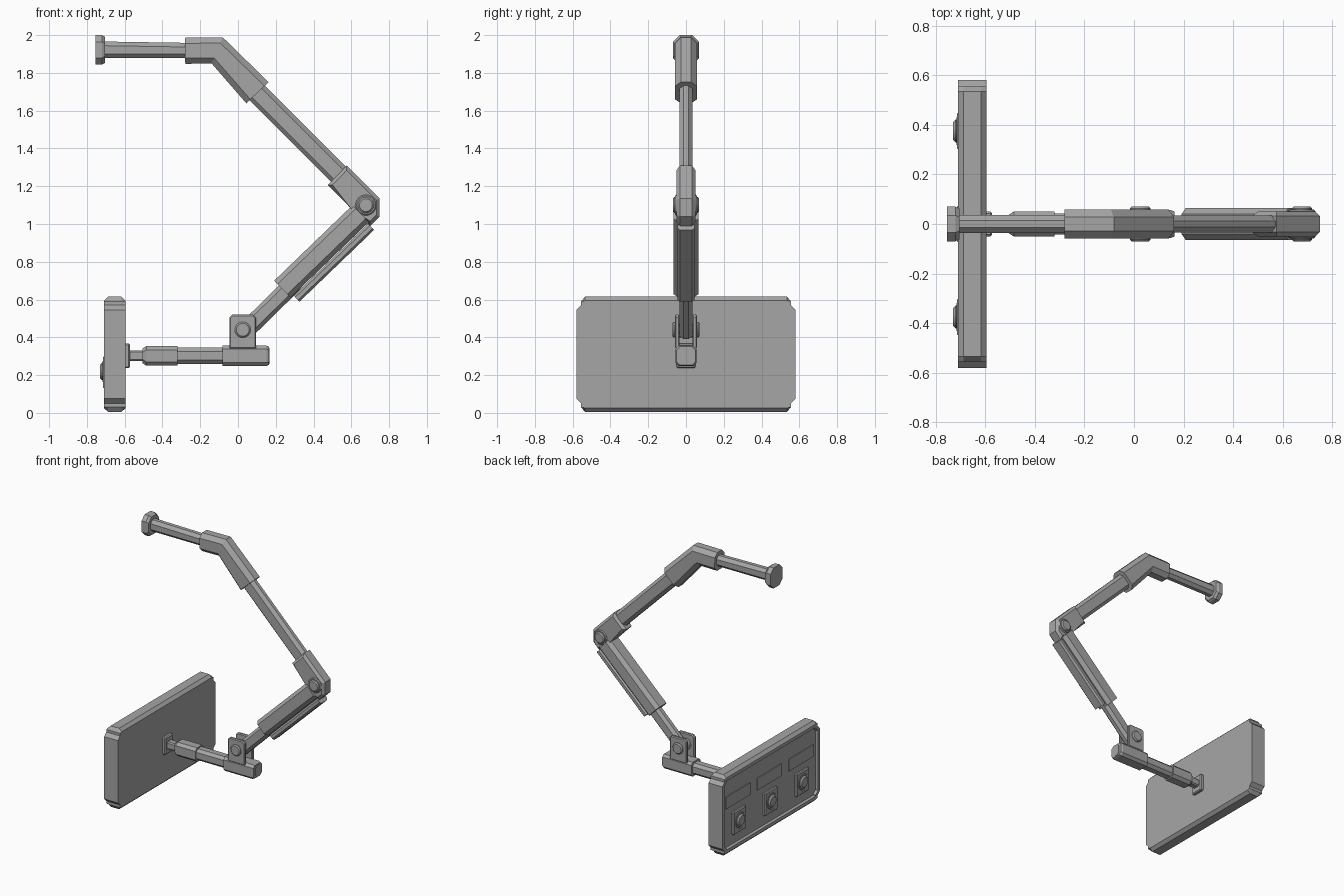
import bpy
import bmesh
from math import radians
from mathutils import Vector, Matrix

if "Cube" in bpy.data.objects:
    bpy.data.objects.remove(bpy.data.objects["Cube"], do_unlink=True)

grey = bpy.data.materials.new("plain grey")
grey.use_nodes = True
tone = (0.38, 0.38, 0.38, 1)
grey.diffuse_color = tone
grey.node_tree.nodes["Principled BSDF"].inputs["Base Color"].default_value = tone


def finish(name, bm):
    bmesh.ops.recalc_face_normals(bm, faces=bm.faces)
    mesh = bpy.data.meshes.new(name)
    bm.to_mesh(mesh)
    bm.free()
    mesh.materials.append(grey)
    obj = bpy.data.objects.new(name, mesh)
    bpy.context.collection.objects.link(obj)
    return obj


def loft(sections):
    """Bridge closed rings of equal length and cap both ends."""
    bm = bmesh.new()
    rings = [[bm.verts.new(p) for p in ring] for ring in sections]
    for a, b in zip(rings, rings[1:]):
        for i in range(len(a)):
            j = (i + 1) % len(a)
            bm.faces.new((a[i], a[j], b[j], b[i]))
    caps = [bm.faces.new(rings[0]), bm.faces.new(rings[-1])]
    return bm, caps


def beam(name, path, height, width, cut):
    """Eight-sided bar along an xz path; points are (x, z, height scale, width scale)."""
    pts = [Vector((p[0], 0, p[1])) for p in path]
    sections = []
    for i, p in enumerate(pts):
        dirs = [(b - a).normalized() for a, b in zip(pts, pts[1:])][max(i - 1, 0):i + 1]
        tangent = sum(dirs, Vector()).normalized()
        mitre = 1 / tangent.dot(dirs[0])
        up = Vector((-tangent.z, 0, tangent.x)) * mitre
        hs, ws = path[i][2:] or (1, 1)
        h, w = height / 2 * hs, width / 2 * ws
        ring = [(h, w - cut), (h - cut, w), (cut - h, w), (-h, w - cut),
                (-h, cut - w), (cut - h, -w), (h - cut, -w), (h, cut - w)]
        sections.append([p + up * u + Vector((0, v, 0)) for u, v in ring])
    return finish(name, loft(sections)[0])


def plate(name, outline, y0, y1, cut):
    """Extrude an xz outline along y and chamfer the rims."""
    bm, caps = loft([[(x, y, z) for x, z in outline] for y in (y0, y1)])
    rims = list({e for f in caps for e in f.edges})
    bmesh.ops.bevel(bm, geom=rims, offset=cut, segments=1, affect='EDGES')
    return finish(name, bm)


def box(name, centre, size, cut=0):
    bm = bmesh.new()
    bmesh.ops.create_cube(bm, size=1, matrix=Matrix.Translation(centre) @ Matrix.Diagonal((*size, 1)))
    if cut:
        bmesh.ops.bevel(bm, geom=bm.edges[:], offset=cut, segments=1, affect='EDGES')
    return finish(name, bm)


def disc(name, centre, axis, radius, depth, cut, sides=24):
    bm = bmesh.new()
    turn = Vector(axis).to_track_quat('Z', 'Y').to_matrix().to_4x4()
    bmesh.ops.create_cone(bm, cap_ends=True, segments=sides, radius1=radius, radius2=radius,
                          depth=depth, matrix=Matrix.Translation(centre) @ turn)
    rims = [e for e in bm.edges if any(len(f.verts) > 4 for f in e.link_faces)]
    bmesh.ops.bevel(bm, geom=rims, offset=cut, segments=1, affect='EDGES')
    obj = finish(name, bm)
    bpy.ops.object.select_all(action='DESELECT')
    obj.select_set(True)
    bpy.context.view_layer.objects.active = obj
    bpy.ops.object.shade_smooth_by_angle(angle=radians(30))
    return obj


# Wall flange and upper arm
beam("wall_flange", [(-0.755, 1.922), (-0.72, 1.922), (-0.703, 1.922, 0.88, 0.88)], 0.155, 0.14, 0.035)
beam("top_tube", [(-0.71, 1.922), (-0.24, 1.918, 0.92, 1)], 0.088, 0.072, 0.022)
beam("top_bend", [(-0.28, 1.917), (-0.11, 1.919), (0.103, 1.695, 1.18, 1)], 0.138, 0.115, 0.03)
beam("upper_tube", [(0.07, 1.725), (0.56, 1.235)], 0.113, 0.068, 0.022)

# Elbow bracket and forearm
plate("elbow_bracket", [(0.575, 1.31), (0.75, 1.135), (0.75, 1.04), (0.70, 0.99),
                        (0.60, 1.08), (0.475, 1.207)], -0.05, 0.05, 0.018)
beam("forearm_sleeve", [(0.235, 0.655), (0.65, 1.055)], 0.125, 0.13, 0.025)
beam("forearm_rail", [(0.31, 0.605), (0.705, 0.985)], 0.045, 0.09, 0.012)
beam("forearm_tube", [(0.03, 0.425), (0.30, 0.69)], 0.094, 0.068, 0.02)
disc("elbow_pin", (0.677, 0, 1.10), (0, 1, 0), 0.042, 0.14, 0.008)
disc("elbow_washer", (0.677, 0, 1.10), (0, 1, 0), 0.055, 0.115, 0.006)

# Lower fork and pin
for side, label in ((1, "left"), (-1, "right")):
    ends = sorted((side * 0.034, side * 0.058))
    plate(label + "_fork_plate", [(-0.045, 0.34), (-0.045, 0.505), (-0.03, 0.52), (0.08, 0.52),
                                  (0.095, 0.505), (0.095, 0.34)], *ends, 0.006)
disc("fork_pin", (0.025, 0, 0.44), (0, 1, 0), 0.042, 0.142, 0.008)

# Horizontal lower arm
beam("lower_block", [(-0.083, 0.302), (0.15, 0.302), (0.163, 0.302, 0.9, 0.9)], 0.108, 0.112, 0.018)
beam("lower_block_end", [(0.155, 0.302), (0.167, 0.302)], 0.085, 0.055, 0.015)
beam("lower_tube", [(-0.34, 0.302), (-0.07, 0.302)], 0.086, 0.084, 0.02)
beam("lower_sleeve", [(-0.505, 0.302, 0.75, 0.75), (-0.485, 0.302), (-0.32, 0.302)], 0.104, 0.1, 0.02)
beam("panel_stem", [(-0.59, 0.302), (-0.49, 0.302)], 0.055, 0.055, 0.008)
box("panel_mount", (-0.587, 0, 0.302), (0.03, 0.1, 0.13), 0.007)

# Control panel with stepped corners, chamfered long edges and a recessed face
corner = [(0.535, 0.305), (0.555, 0.28), (0.555, 0.26), (0.58, 0.235)]
outline = []
for sy, sz in ((1, 1), (1, -1), (-1, -1), (-1, 1)):
    points = [(sy * y, sz * z) for y, z in corner]
    outline += points if sy == sz else points[::-1]
rings = []
for x, limit in ((-0.71, 0.284), (-0.688, 0.305), (-0.617, 0.305), (-0.595, 0.284)):
    rings.append([(x, y, 0.31 + max(-limit, min(limit, z))) for y, z in outline])
bm, caps = loft(rings)
bmesh.ops.recalc_face_normals(bm, faces=bm.faces)
bmesh.ops.inset_region(bm, faces=[caps[0]], thickness=0.025)
bmesh.ops.inset_region(bm, faces=[caps[0]], thickness=0.006, depth=-0.018)
finish("control_panel", bm)

# Three labelled knobs on the panel face
for y, label in ((0.375, "left"), (0, "middle"), (-0.375, "right")):
    box(label + "_label", (-0.694, y, 0.395), (0.009, 0.29, 0.09))
    box(label + "_knob_base", (-0.702, y, 0.215), (0.024, 0.15, 0.17), 0.006)
    disc(label + "_knob_collar", (-0.711, y, 0.22), (1, 0, 0), 0.058, 0.012, 0.003)
    disc(label + "_knob", (-0.715, y, 0.22), (1, 0, 0), 0.046, 0.03, 0.01)
    box(label + "_knob_marker", (-0.714, y, 0.148), (0.004, 0.04, 0.012))
